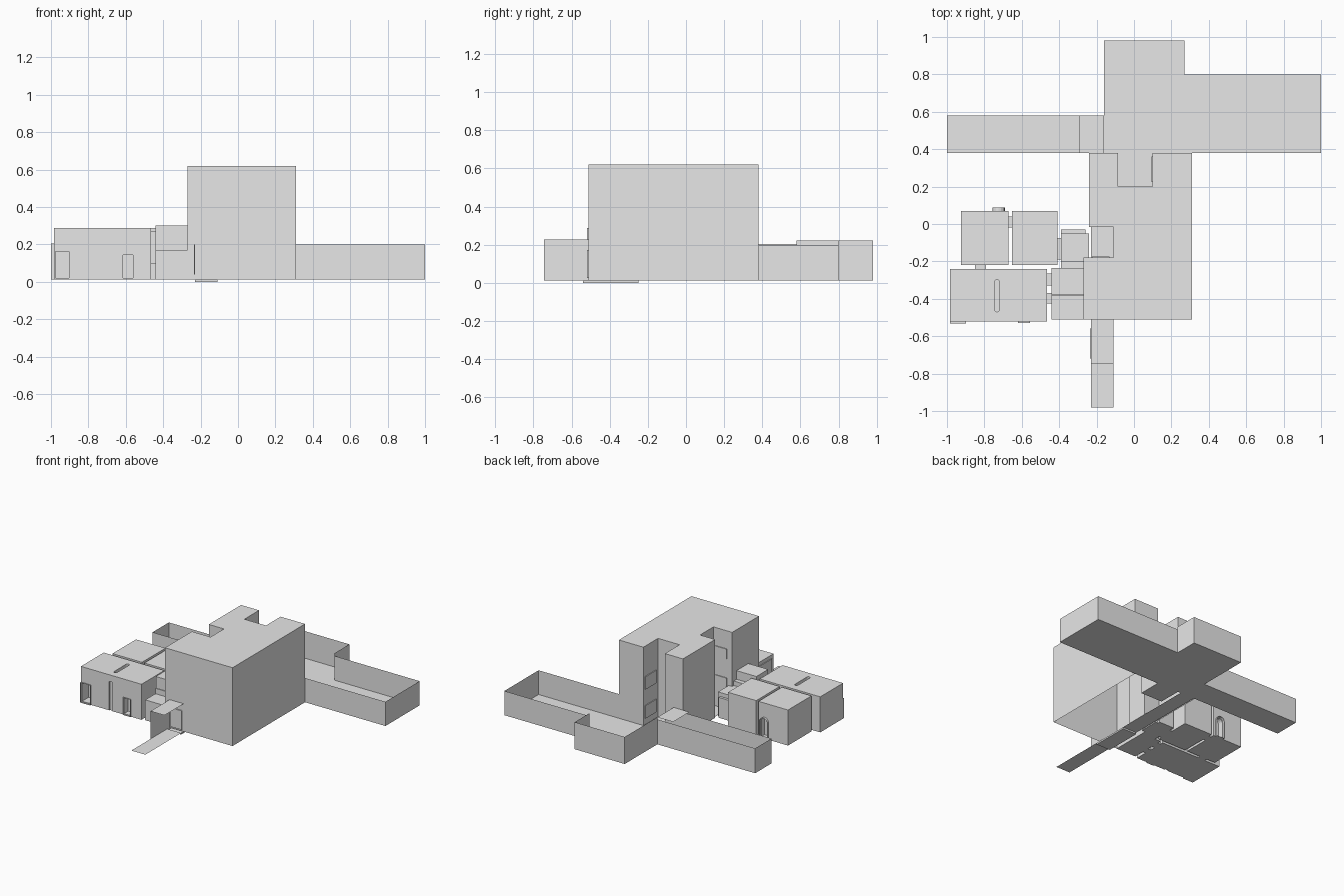
import bpy, bmesh, math
from mathutils import Matrix

if "Cube" in bpy.data.objects:
    bpy.data.objects.remove(bpy.data.objects["Cube"])

grey = bpy.data.materials.new("plain grey")
grey.diffuse_color = (0.8, 0.8, 0.8, 1)
grey.use_nodes = True
grey.node_tree.nodes["Principled BSDF"].inputs["Base Color"].default_value = grey.diffuse_color
G = 0.012  # ground floor level


def finish(name, bm):
    me = bpy.data.meshes.new(name)
    bm.normal_update()
    bm.to_mesh(me)
    bm.free()
    me.materials.append(grey)
    ob = bpy.data.objects.new(name, me)
    bpy.context.collection.objects.link(ob)
    return ob


def prism(name, pts, z0, z1, top=True, bottom=True, skip=(), matrix=None):
    """Extrude a counter-clockwise outline; caps and single walls can be left out."""
    bm = bmesh.new()
    lo = [bm.verts.new((x, y, z0)) for x, y in pts]
    hi = [bm.verts.new((x, y, z1)) for x, y in pts]
    n = len(pts)
    for i in range(n):
        if i not in skip:
            j = (i + 1) % n
            bm.faces.new((lo[i], lo[j], hi[j], hi[i]))
    if top:
        bm.faces.new(hi)
    if bottom:
        bm.faces.new(lo[::-1])
    if matrix:
        bm.transform(matrix)
    return finish(name, bm)


def rect(x0, x1, y0, y1):
    return [(x0, y0), (x1, y0), (x1, y1), (x0, y1)]


def box(name, x0, x1, y0, y1, z0, z1, **kw):
    return prism(name, rect(x0, x1, y0, y1), z0, z1, **kw)


def plane(name, x0, x1, y0, y1, z):
    bm = bmesh.new()
    bm.faces.new([bm.verts.new((x, y, z)) for x, y in rect(x0, x1, y0, y1)])
    return finish(name, bm)


def cut(ob, cutters):
    """Subtract the cutters and discard them."""
    for c in cutters:
        c.hide_render = True
        m = ob.modifiers.new("cut", 'BOOLEAN')
        m.operation = 'DIFFERENCE'
        m.solver = 'EXACT'
        m.object = c
    dg = bpy.context.evaluated_depsgraph_get()
    me = bpy.data.meshes.new_from_object(ob.evaluated_get(dg))
    ob.modifiers.clear()
    ob.data = me
    for c in cutters:
        bpy.data.objects.remove(c)


# outlines standing upright: (x, y) -> (x, z), extruded along y
UP = Matrix(((1, 0, 0, 0), (0, 0, -1, 0), (0, 1, 0, 0), (0, 0, 0, 1)))


def arch(xc, half, z0, z1):
    pts = [(xc - half, z0), (xc + half, z0)]
    zc = z1 - half
    return pts + [(xc + half * math.cos(a), zc + half * math.sin(a))
                  for a in [math.pi * i / 8 for i in range(9)]]


# main tower: notched plan, no underside
prism("main_tower", [
    (-.27, -.51), (.31, -.51), (.31, .38), (.10, .38), (.10, .20), (-.085, .20),
    (-.085, .38), (-.24, .38), (-.24, -.015), (-.11, -.015), (-.11, -.18), (-.27, -.18)],
    G, .62, bottom=False)

# window plates in the two light shafts
for i, z in enumerate((.11, .335)):
    box(f"back_shaft_window_{i}", .094, .10, .225, .36, z - .05, z + .05)
for i, z in enumerate((.215, .44)):
    box(f"side_shaft_window_{i}", -.225, -.13, -.18, -.174, z - .04, z + .04)
plane("back_shaft_floor", -.085, .10, .20, .38, G)

# open walled yards at the back
prism("right_yard", rect(.27, 1, .38, .80), G, .20, top=False, skip=(3,))
prism("back_yard", [(-.16, .38), (.27, .38), (.27, .80), (.27, .98), (-.16, .98), (-.16, .58)],
      G, .222, top=False, skip=(0, 1, 5))
prism("left_yard", rect(-1, -.16, .38, .58), G, .205, top=False, skip=(1,))
plane("left_yard_cover", -.295, -.16, .38, .58, .222)

# front passage: floor strip, roof, single side wall
plane("passage_front_floor", -.23, -.11, -.98, -.54, G)
box("passage_trough", -.23, -.11, -.54, -.25, 0, G, top=False)
plane("passage_back_floor", -.23, -.11, -.25, .38, G)
plane("passage_roof", -.23, -.11, -.745, -.51, .228)
prism("passage_side_wall", rect(-.23, -.11, -.745, -.51), G, .228,
      top=False, bottom=False, skip=(0, 1, 2))
box("passage_side_panel", -.236, -.23, -.72, -.56, .04, .20)
box("passage_door", -.223, -.122, -.518, -.51, .025, .172)

# front left room with two doorways, roof slot and front seam
room = box("front_room", -.985, -.465, -.52, -.24, G, .288)
r, c0, c1 = .013, -.31, -.457
slot = [(-.732 + r * math.cos(a), c0 + r * math.sin(a)) for a in [math.pi * i / 6 for i in range(7)]]
slot += [(-.732 + r * math.cos(a), c1 + r * math.sin(a)) for a in [math.pi * (1 + i / 6) for i in range(7)]]
cut(room, [
    prism("slot_cutter", slot, .235, .32),
    box("seam_cutter", -.742, -.717, -.54, -.512, 0, .236),
    box("door_cutter", -.615, -.561, -.56, -.47, .02, .143),
    box("corner_cutter", -.975, -.903, -.56, -.44, .02, .162)])
box("front_door_frame", -.62, -.556, -.528, -.52, G, .147, top=True, bottom=True, skip=(0, 2)).hide_render = False
box("corner_door_frame", -.985, -.898, -.532, -.52, G, .167, skip=(0, 2))

# back left pair of rooms with arched doorway
west = box("back_room_west", -.925, -.672, -.218, .07, G, .288)
cut(west, [prism("arch_cutter", arch(-.724, .028, .02, .172), -.10, -.03, matrix=UP)])
prism("arch_frame", arch(-.724, .033, G, .178), -.087, -.07,
      top=False, bottom=False, matrix=UP)
box("back_room_east", -.652, -.41, -.218, .07, G, .288)
box("back_room_link", -.672, -.652, -.02, .04, G, .18)
box("rooms_link", -.85, -.79, -.24, -.218, G, .17)

# stepped blocks joining the rooms to the tower
box("front_step_low", -.44, -.27, -.51, -.38, G, .17)
box("front_step_high", -.44, -.27, -.38, -.235, G, .302)
box("front_step_ledge", -.44, -.27, -.385, -.38, .17, .212)
box("front_link_tall", -.465, -.44, -.33, -.265, G, .268)
box("front_link_low", -.465, -.44, -.425, -.37, G, .10)
box("back_step_block", -.39, -.24, -.20, -.05, G, .20)
box("back_step_edge", -.39, -.26, -.05, -.03, G, .17)
box("back_step_side", -.39, -.27, -.235, -.20, G, .235)
box("back_link", -.41, -.39, -.19, -.075, G, .17)
